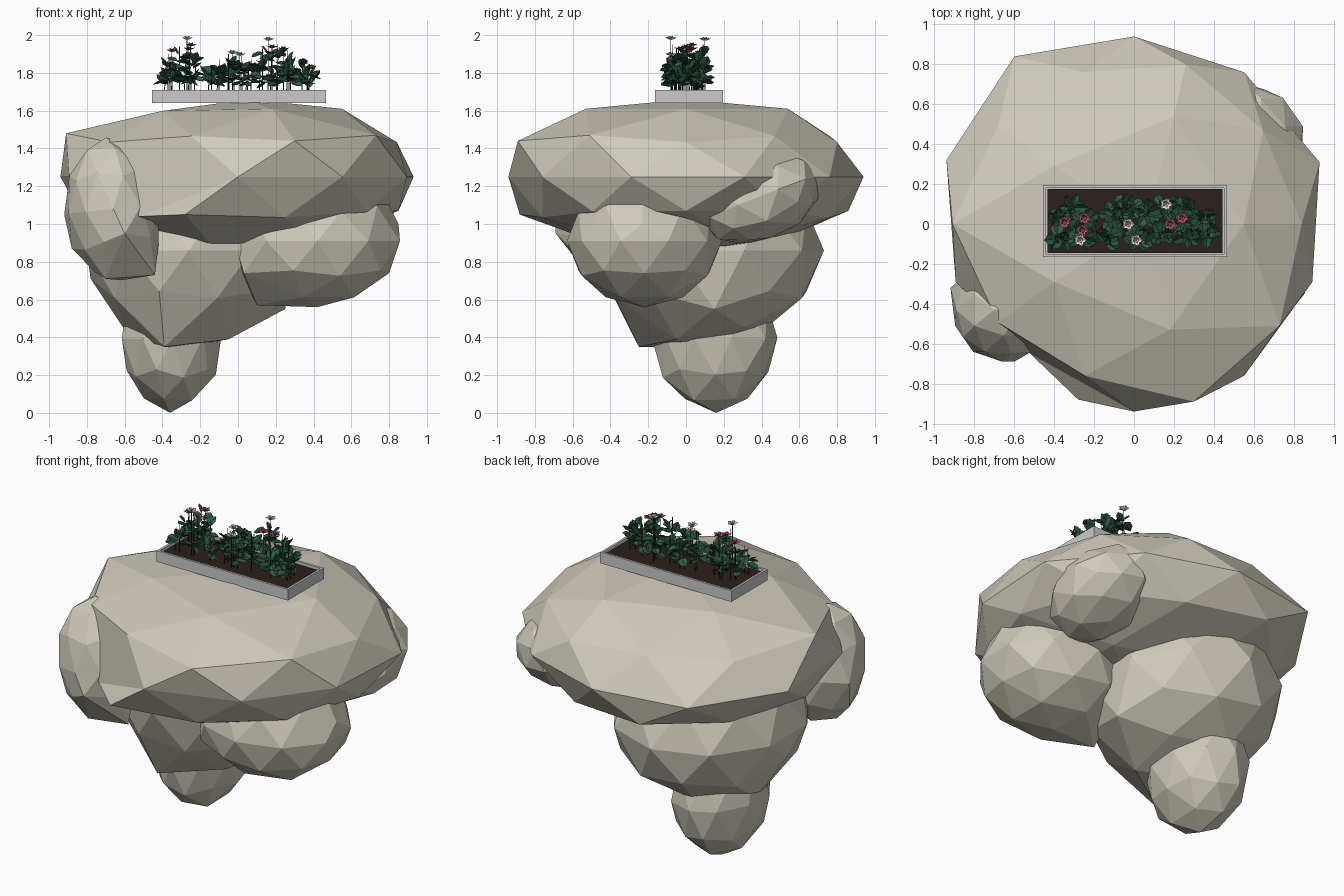
import bpy, bmesh, math, random
from mathutils import Vector, Matrix, Euler

if "Cube" in bpy.data.objects:
    bpy.data.objects.remove(bpy.data.objects["Cube"])

random.seed(7)


def material(name, rgb):
    m = bpy.data.materials.new(name)
    m.diffuse_color = (*rgb, 1)
    m.use_nodes = True
    m.node_tree.nodes["Principled BSDF"].inputs["Base Color"].default_value = m.diffuse_color
    return m


STONE = material("stone", (0.62, 0.59, 0.49))
BOX = material("planter_grey", (0.72, 0.72, 0.70))
SOIL = material("soil", (0.025, 0.014, 0.011))
STEM = material("stem", (0.015, 0.03, 0.015))
LEAVES = [material("leaf_dark", (0.018, 0.065, 0.04)),
          material("leaf_mid", (0.03, 0.11, 0.06))]
WHITE = material("petal_white", (0.85, 0.78, 0.68))
PINK = material("petal_pink", (0.48, 0.10, 0.18))
YELLOW = material("flower_centre", (0.6, 0.4, 0.12))


def finish(bm, name, mats):
    mesh = bpy.data.meshes.new(name)
    bm.to_mesh(mesh)
    bm.free()
    for m in mats:
        mesh.materials.append(m)
    ob = bpy.data.objects.new(name, mesh)
    bpy.context.collection.objects.link(ob)
    return ob


def rock(name, centre, radii, rot=(0, 0, 0), pulls=(), jitter=0.0):
    """Low-poly boulder; each pull snaps the nearest vertex to a point."""
    bm = bmesh.new()
    bmesh.ops.create_icosphere(bm, subdivisions=2, radius=1)
    mat = Matrix.LocRotScale(Vector(centre), Euler([math.radians(a) for a in rot]), Vector(radii))
    bmesh.ops.transform(bm, matrix=mat, verts=bm.verts)
    for v in bm.verts:
        v.co += Vector([random.uniform(-jitter, jitter) for _ in range(3)])
    for p in pulls:
        p = Vector(p)
        min(bm.verts, key=lambda v: (v.co - p).length).co = p
    return finish(bm, name, [STONE])


# Boulders of the floating island
rock("top_boulder", (0, 0, 1.25), (0.94, 0.94, 0.41), pulls=[
    (0.06, 0, 1.66), (0.55, 0, 1.61), (0.18, -0.53, 1.61), (0.20, 0.54, 1.61),
    (-0.91, 0, 1.48), (0.30, -0.89, 1.44), (0.73, -0.51, 1.47),
    (-0.52, -0.70, 1.18), (-0.52, -0.65, 1.04), (-0.55, -0.40, 1.00), (-0.28, -0.88, 1.05),
    (0.93, 0.31, 1.25), (-0.94, 0.32, 1.25), (-0.60, 0.84, 1.25),
    (0.85, 0, 1.07), (-0.28, 0.86, 1.07)])
rock("middle_boulder", (-0.26, 0.12, 0.86), (0.57, 0.61, 0.48), pulls=[
    (-0.39, -0.25, 0.35), (0.25, 0.15, 0.55), (-0.78, 0.1, 0.71),
    (-0.26, 0.12, 0.35), (-0.05, -0.05, 0.39), (-0.58, 0.12, 0.41)])
rock("bottom_boulder", (-0.35, 0.15, 0.40), (0.27, 0.33, 0.39),
     pulls=[(-0.36, 0.16, 0.0)], jitter=0.01)
rock("right_boulder", (0.42, -0.22, 0.91), (0.46, 0.41, 0.35), pulls=[
    (0.80, -0.22, 0.74), (0.85, -0.23, 1.00), (0.75, -0.23, 1.20),
    (0.10, -0.24, 0.57), (0.03, -0.42, 0.74)])
rock("back_right_boulder", (0.57, 0.38, 1.14), (0.28, 0.34, 0.23), rot=(20, 0, 0), jitter=0.012)
rock("front_left_boulder", (-0.66, -0.43, 1.08), (0.25, 0.26, 0.38), rot=(0, -6, 0), pulls=[
    (-0.44, -0.47, 0.73), (-0.70, -0.5, 0.71), (-0.92, -0.32, 1.05),
    (-0.88, -0.38, 0.87), (-0.42, -0.45, 0.90), (-0.60, -0.69, 0.95)])

# Planter box: outer shell with an inset, sunken top
CY = 0.015
bm = bmesh.new()
bmesh.ops.create_cube(bm, size=1, matrix=Matrix.LocRotScale(
    Vector((0.005, CY, 1.675)), None, Vector((0.92, 0.36, 0.07))))
top = max(bm.faces, key=lambda f: f.calc_center_median().z)
bmesh.ops.inset_region(bm, faces=[top], thickness=0.02)
rim_faces = [f for f in bm.faces if f is top]
sunk = bmesh.ops.extrude_discrete_faces(bm, faces=rim_faces)["faces"][0]
bmesh.ops.translate(bm, verts=sunk.verts, vec=(0, 0, -0.04))
finish(bm, "planter_box", [BOX])
bm = bmesh.new()
bmesh.ops.create_cube(bm, size=1, matrix=Matrix.LocRotScale(
    Vector((0.005, CY, 1.683)), None, Vector((0.879, 0.319, 0.025))))
finish(bm, "planter_soil", [SOIL])


def add_stem(bm, a, b, r=0.003):
    a, b = Vector(a), Vector(b)
    d = b - a
    mat = Matrix.Translation((a + b) / 2) @ d.to_track_quat('Z', 'Y').to_matrix().to_4x4()
    bmesh.ops.create_cone(bm, cap_ends=True, segments=5, radius1=r, radius2=r * 0.6,
                          depth=d.length, matrix=mat)


def add_blade(bm, pos, yaw, pitch, length, width, index, roll=0.0):
    """Folded oval blade used for both leaves and petals."""
    mat = (Matrix.Translation(pos) @ Matrix.Rotation(yaw, 4, 'Z')
           @ Matrix.Rotation(-pitch, 4, 'Y') @ Matrix.Rotation(roll, 4, 'X'))
    fold = width * 0.1
    mid = [bm.verts.new(mat @ Vector((t * length, 0, -fold * math.sin(t * math.pi))))
           for t in (0, 0.35, 0.7, 1)]
    for s in (-1, 1):
        e = [bm.verts.new(mat @ Vector((t * length, s * width * w, fold)))
             for t, w in ((0.25, 0.46), (0.68, 0.42))]
        for f in ((mid[0], mid[1], e[0]), (mid[1], mid[2], e[1], e[0]), (mid[2], mid[3], e[1])):
            bm.faces.new(f[::-1] if s < 0 else f).material_index = index


# Leafy plants: (x, y, height of foliage top)
plants = [(-0.37, 0.03, 1.90), (-0.36, -0.07, 1.87), (-0.31, 0.08, 1.94), (-0.26, -0.07, 1.95),
          (-0.25, 0.02, 1.91), (-0.14, -0.08, 1.84), (-0.10, 0.04, 1.87), (-0.05, -0.03, 1.90),
          (-0.02, 0.09, 1.87), (0.02, -0.07, 1.89), (0.07, 0.06, 1.87), (0.13, -0.05, 1.93),
          (0.16, 0.09, 1.95), (0.21, 0.01, 1.95), (0.26, 0.07, 1.92), (0.27, -0.06, 1.87),
          (0.34, 0.02, 1.88), (0.37, -0.04, 1.83)]
stems, leaves = bmesh.new(), bmesh.new()
for x, y, h in plants:
    add_stem(stems, (x, y, 1.69), (x, y, h))
    for i in range(14):
        a = i * 2.4 + random.uniform(-0.5, 0.5)
        z = random.uniform(1.74, h - 0.04)
        r = random.uniform(0.0, 0.025)
        p = Vector((x + r * math.cos(a), y + r * math.sin(a), z))
        n = random.uniform(0.052, 0.078)
        if abs(p.y + n * math.sin(a) - 0.01) > 0.15:
            a = -a
        add_blade(leaves, p, a, random.uniform(-0.5, 1.1), n, n * 0.8, i % 2,
                  random.uniform(-0.6, 0.6))
    # bare side shoot
    b = random.uniform(0, 6.28)
    q = (x + 0.03 * math.cos(b), y + 0.03 * math.sin(b))
    add_stem(stems, (*q, 1.69), (q[0] + 0.01, q[1], h - 0.03))

# Flowers: position, colour slot (0 white, 1 pink)
flowers = [(-0.27, -0.08, 1.975, 0), (-0.35, 0.01, 1.91, 1), (-0.25, 0.03, 1.94, 1),
           (-0.26, -0.03, 1.92, 1), (-0.03, 0.0, 1.90, 0), (0.01, -0.08, 1.89, 0),
           (0.16, 0.10, 1.97, 0), (0.18, 0.0, 1.93, 1), (0.24, 0.03, 1.92, 1)]
blooms = bmesh.new()
for x, y, z, c in flowers:
    add_stem(stems, (x, y, 1.69), (x, y, z))
    for ring, (count, pitch, size) in enumerate(((5, 0.4, 0.036), (4, 0.95, 0.026))):
        for i in range(count):
            add_blade(blooms, (x, y, z), math.tau * i / count + ring * 0.6, pitch, size, size * 0.8, c)
    n = len(blooms.faces)
    bmesh.ops.create_icosphere(blooms, subdivisions=1, radius=0.005,
                               matrix=Matrix.Translation((x, y, z + 0.006)))
    blooms.faces.ensure_lookup_table()
    for f in blooms.faces[n:]:
        f.material_index = 2

finish(stems, "plant_stems", [STEM])
finish(leaves, "plant_leaves", LEAVES)
finish(blooms, "plant_flowers", [WHITE, PINK, YELLOW])
